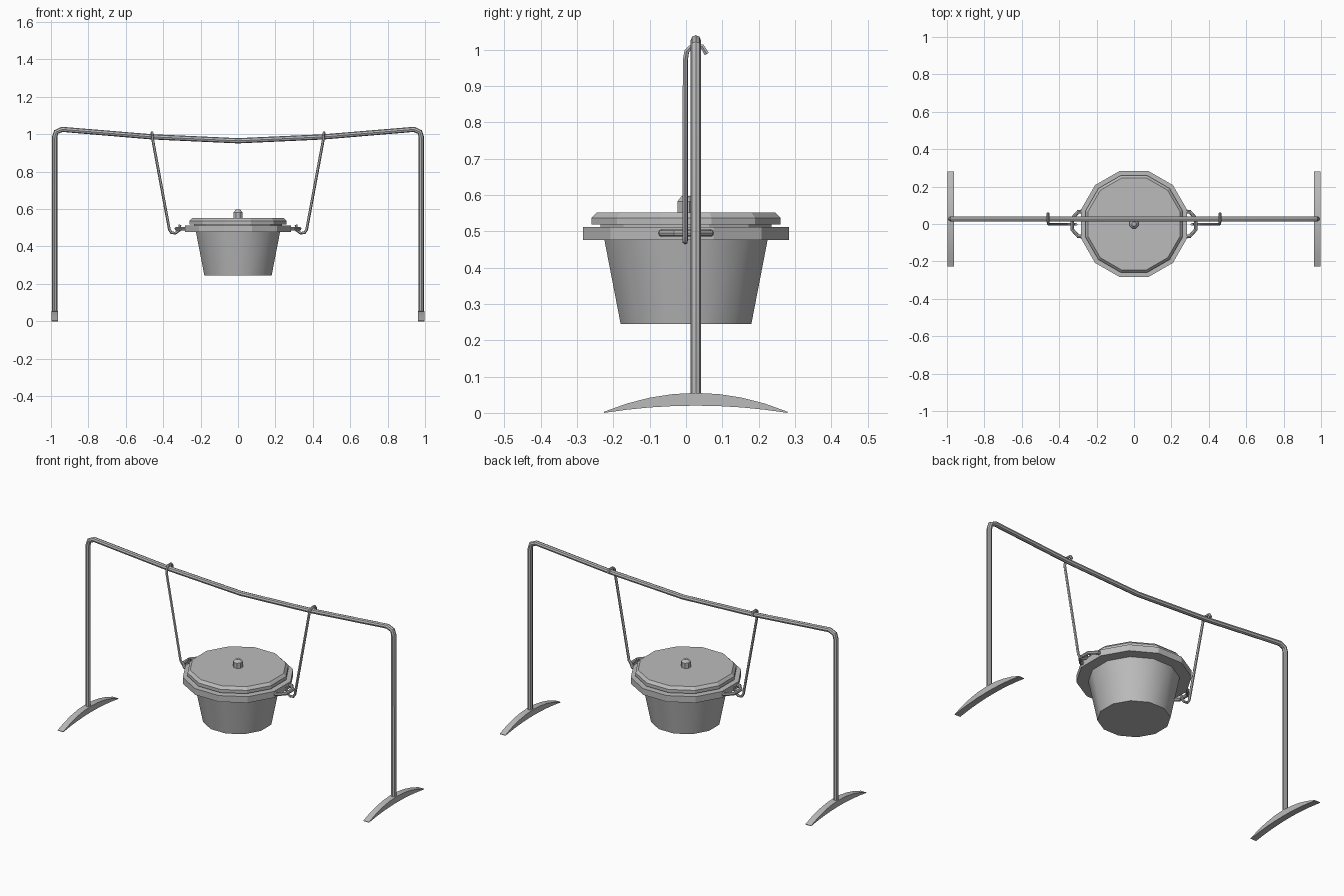
import bpy
import bmesh
import math

if "Cube" in bpy.data.objects:
    bpy.data.objects.remove(bpy.data.objects["Cube"], do_unlink=True)

# One bare metal colour
iron = bpy.data.materials.new("grey iron")
iron.use_nodes = True
grey = (0.5, 0.5, 0.5, 1)
iron.diffuse_color = grey
iron.node_tree.nodes["Principled BSDF"].inputs["Base Color"].default_value = grey


def finish(obj, angle):
    obj.data.materials.clear()
    obj.data.materials.append(iron)
    bpy.ops.object.select_all(action="DESELECT")
    obj.select_set(True)
    bpy.context.view_layer.objects.active = obj
    if obj.type == "CURVE":
        bpy.ops.object.convert(target="MESH")
    bpy.ops.object.shade_smooth_by_angle(angle=math.radians(angle))


def from_bmesh(name, bm, angle):
    bmesh.ops.recalc_face_normals(bm, faces=bm.faces)
    mesh = bpy.data.meshes.new(name)
    bm.to_mesh(mesh)
    bm.free()
    obj = bpy.data.objects.new(name, mesh)
    bpy.context.collection.objects.link(obj)
    finish(obj, angle)


def lathe(name, profile, sides, angle):
    """Closed solid of stacked polygon rings; profile radii are to the flats."""
    bm = bmesh.new()
    rings = []
    for r, z in profile:
        c = r / math.cos(math.pi / sides)
        turns = [(i + 0.5) * math.tau / sides for i in range(sides)]
        rings.append([bm.verts.new((c * math.cos(a), c * math.sin(a), z)) for a in turns])
    for low, high in zip(rings, rings[1:]):
        for i in range(sides):
            j = (i + 1) % sides
            bm.faces.new((low[i], low[j], high[j], high[i]))
    bm.faces.new(rings[0])
    bm.faces.new(rings[-1])
    from_bmesh(name, bm, angle)


def tube(name, points, radius, resolution=2):
    curve = bpy.data.curves.new(name, "CURVE")
    curve.dimensions = "3D"
    curve.bevel_depth = radius
    curve.bevel_resolution = resolution
    curve.use_fill_caps = True
    spline = curve.splines.new("POLY")
    spline.points.add(len(points) - 1)
    for p, co in zip(spline.points, points):
        p.co = (*co, 1)
    obj = bpy.data.objects.new(name, curve)
    bpy.context.collection.objects.link(obj)
    finish(obj, 35)


def foot(name, x, y, half_width):
    """Crescent-shaped foot, thick in the middle and pointed at both ends."""
    bm = bmesh.new()
    steps, half = 8, 0.253
    rows = []
    for i in range(steps + 1):
        t = 2 * i / steps - 1
        rise = 1 - t * t
        rows.append([bm.verts.new((x + sx * half_width, y + t * half, z))
                     for sx, z in ((-1, 0.02 * rise), (1, 0.02 * rise),
                                   (1, 0.003 + 0.052 * rise), (-1, 0.003 + 0.052 * rise))])
    for a, b in zip(rows, rows[1:]):
        for i in range(4):
            j = (i + 1) % 4
            bm.faces.new((a[i], a[j], b[j], b[i]))
    bm.faces.new(rows[0])
    bm.faces.new(rows[-1])
    from_bmesh(name, bm, 25)


# Pot, rim, lid and knob
lathe("pot_body", [(0.18, 0.245), (0.225, 0.478)], 12, 35)
lathe("pot_rim", [(0.284, 0.476), (0.284, 0.512)], 12, 20)
lathe("lid_seat", [(0.235, 0.51), (0.235, 0.52)], 12, 20)
lathe("lid", [(0.26, 0.518), (0.26, 0.537), (0.246, 0.552)], 12, 20)
lathe("lid_knob", [(0.024, 0.55), (0.024, 0.582), (0.012, 0.597)], 8, 20)

# Hanging frame: two posts and a sagging crossbar
frame_y = 0.027
half_bar = [(0.98, 0.03), (0.98, 0.985), (0.972, 1.012), (0.94, 1.026), (0.46, 0.986)]
path = [(-x, frame_y, z) for x, z in half_bar] + [(0, frame_y, 0.965)]
path += [(x, frame_y, z) for x, z in reversed(half_bar)]
tube("frame_bar", path, 0.014)

# Feet, ears and hanging hooks on both sides
for side, s in (("left", 1), ("right", -1)):
    foot(side + "_foot", s * 0.98, frame_y, 0.018)
    ear = [(0.26, 0.068), (0.298, 0.066), (0.33, 0.03)]
    loop = [(s * x, y, 0.495) for x, y in ear]
    loop += [(s * x, -y, 0.495) for x, y in reversed(ear)]
    tube(side + "_ear", loop, 0.010)
    hook = [(0.46, 0.057, 0.988), (0.46, 0.045, 1.008), (0.46, 0.015, 1.008),
            (0.458, 0.002, 0.995), (0.456, -0.002, 0.97), (0.367, -0.002, 0.49),
            (0.356, -0.002, 0.473), (0.335, -0.002, 0.471), (0.315, -0.002, 0.485),
            (0.31, -0.002, 0.516)]
    tube(side + "_hook", [(s * x, y, z) for x, y, z in hook], 0.0075, 1)
